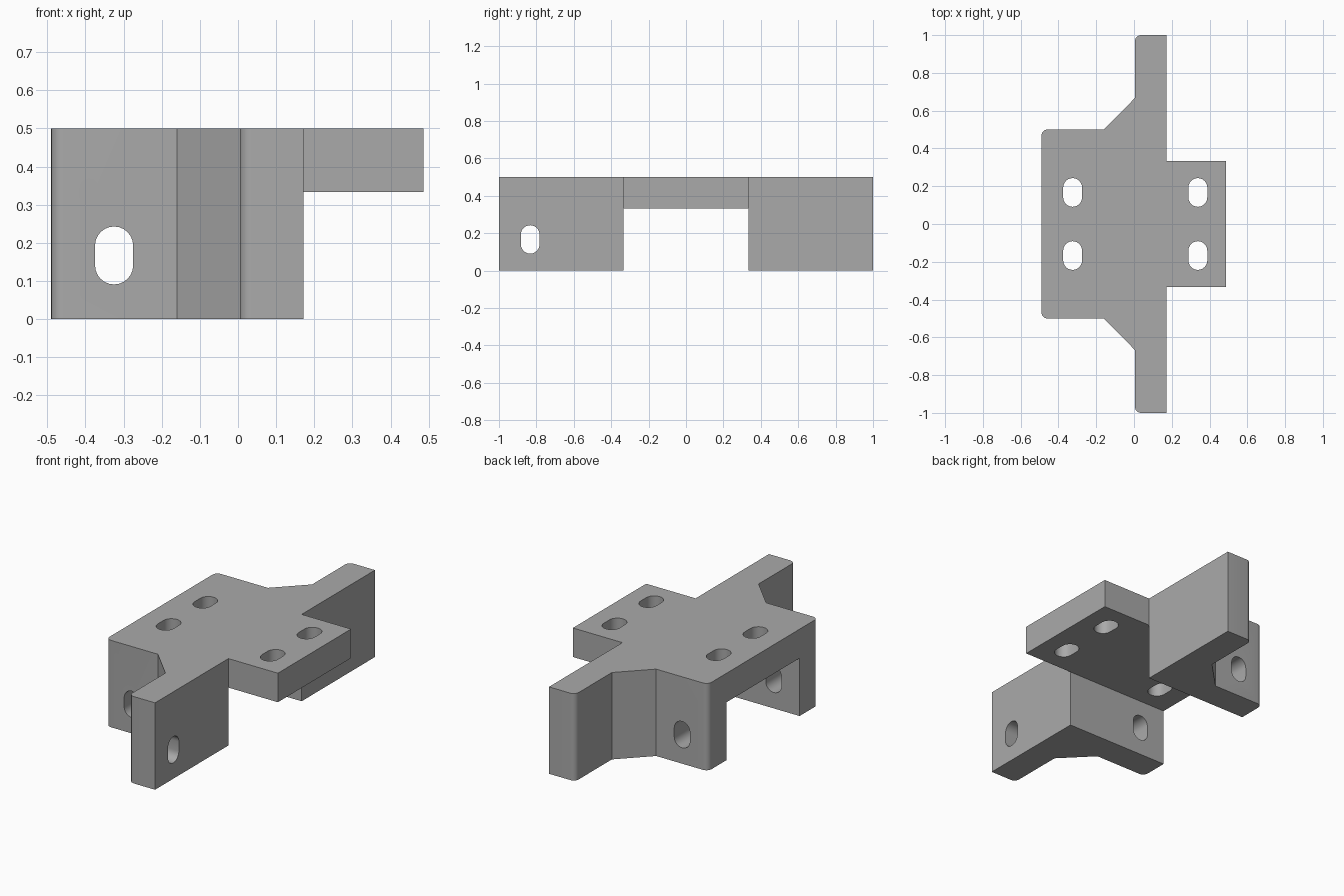
import bpy, bmesh, math
from mathutils import Matrix, Vector

cube = bpy.data.objects.get("Cube")
if cube:
    bpy.data.objects.remove(cube, do_unlink=True)

HEIGHT, PLATE_BOTTOM = 0.5, 0.333
LEFT, RIGHT = -0.49, 0.487          # plate ends
FIN_IN, FIN_OUT = 0.005, 0.172      # thickness of the side fins
CHANNEL = 0.333                     # half width of the channel below
FILLET = 0.032


def rounded(corner, side, steps=6):
    """Fillet at an outer corner, from its left edge to its y edge."""
    cx, cy = corner[0] + FILLET, corner[1] - FILLET
    arc = [math.pi - i * math.pi / 2 / steps for i in range(steps + 1)]
    return [(cx + FILLET * math.cos(a), cy + FILLET * math.sin(a)) for a in arc]


def prism(name, outline, z0, z1, matrix=Matrix()):
    """Extrude an outline along z and place it with a matrix."""
    bm = bmesh.new()
    face = bm.faces.new([bm.verts.new((x, y, z0)) for x, y in outline])
    out = bmesh.ops.extrude_face_region(bm, geom=[face])
    top = [v for v in out["geom"] if isinstance(v, bmesh.types.BMVert)]
    bmesh.ops.translate(bm, verts=top, vec=(0, 0, z1 - z0))
    bm.transform(matrix)
    bmesh.ops.recalc_face_normals(bm, faces=bm.faces)
    mesh = bpy.data.meshes.new(name)
    bm.to_mesh(mesh)
    bm.free()
    obj = bpy.data.objects.new(name, mesh)
    bpy.context.collection.objects.link(obj)
    return obj


def slot(center, matrix):
    """Long cutter with rounded ends, drilled along the matrix's z axis."""
    radius, offset, steps = 0.05, 0.026, 12
    pts = []
    for sign in (1, -1):
        for i in range(steps + 1):
            a = math.pi * i / steps
            pts.append((sign * radius * math.cos(a),
                        sign * (radius * math.sin(a) + offset)))
    return prism("slot_cutter", pts, -1.5, 1.5,
                 Matrix.Translation(Vector(center)) @ matrix)


# Bracket outline: one half, then mirrored across y
half = [(LEFT, 0.5), (-0.16, 0.5), (FIN_IN, 0.667), (FIN_IN, 1.0),
        (FIN_OUT, 1.0), (FIN_OUT, CHANNEL), (RIGHT, CHANNEL)]
half = (rounded(half[0], 1) + half[1:3] + rounded(half[3], 1) + half[4:])
outline = half + [(x, -y) for x, y in reversed(half)]
bracket = prism("bracket", outline, 0, HEIGHT)

# Channel under the plate
channel = prism("channel_cutter",
                [(-1, -CHANNEL), (1, -CHANNEL), (1, CHANNEL), (-1, CHANNEL)],
                -0.2, PLATE_BOTTOM)
cutters = [channel]

# Slots: four in the plate, one through both end walls, one in each fin
along_y = Matrix.Rotation(math.pi / 2, 4, "X")
along_x = Matrix.Rotation(math.pi / 2, 4, "Z") @ along_y
for y in (-0.167, 0.167):
    for x in (-0.325, 0.338):
        cutters.append(slot((x, y, 0), Matrix()))
cutters.append(slot((-0.325, 0, 0.167), along_y))
for y in (-0.833, 0.833):
    cutters.append(slot((0, y, 0.167), along_x))

for cutter in cutters:
    cutter.hide_render = True
    mod = bracket.modifiers.new("cut", "BOOLEAN")
    mod.operation, mod.solver, mod.object = "DIFFERENCE", "EXACT", cutter

bpy.ops.object.select_all(action="DESELECT")
bracket.select_set(True)
bpy.context.view_layer.objects.active = bracket
for mod in list(bracket.modifiers):
    bpy.ops.object.modifier_apply(modifier=mod.name)
for cutter in cutters:
    bpy.data.objects.remove(cutter, do_unlink=True)
bpy.ops.object.shade_smooth_by_angle(angle=math.radians(30))

# Plain grey
grey = bpy.data.materials.new("grey")
grey.use_nodes = True
color = (0.4, 0.4, 0.4, 1)
grey.diffuse_color = color
grey.node_tree.nodes["Principled BSDF"].inputs["Base Color"].default_value = color
bracket.data.materials.clear()
bracket.data.materials.append(grey)
